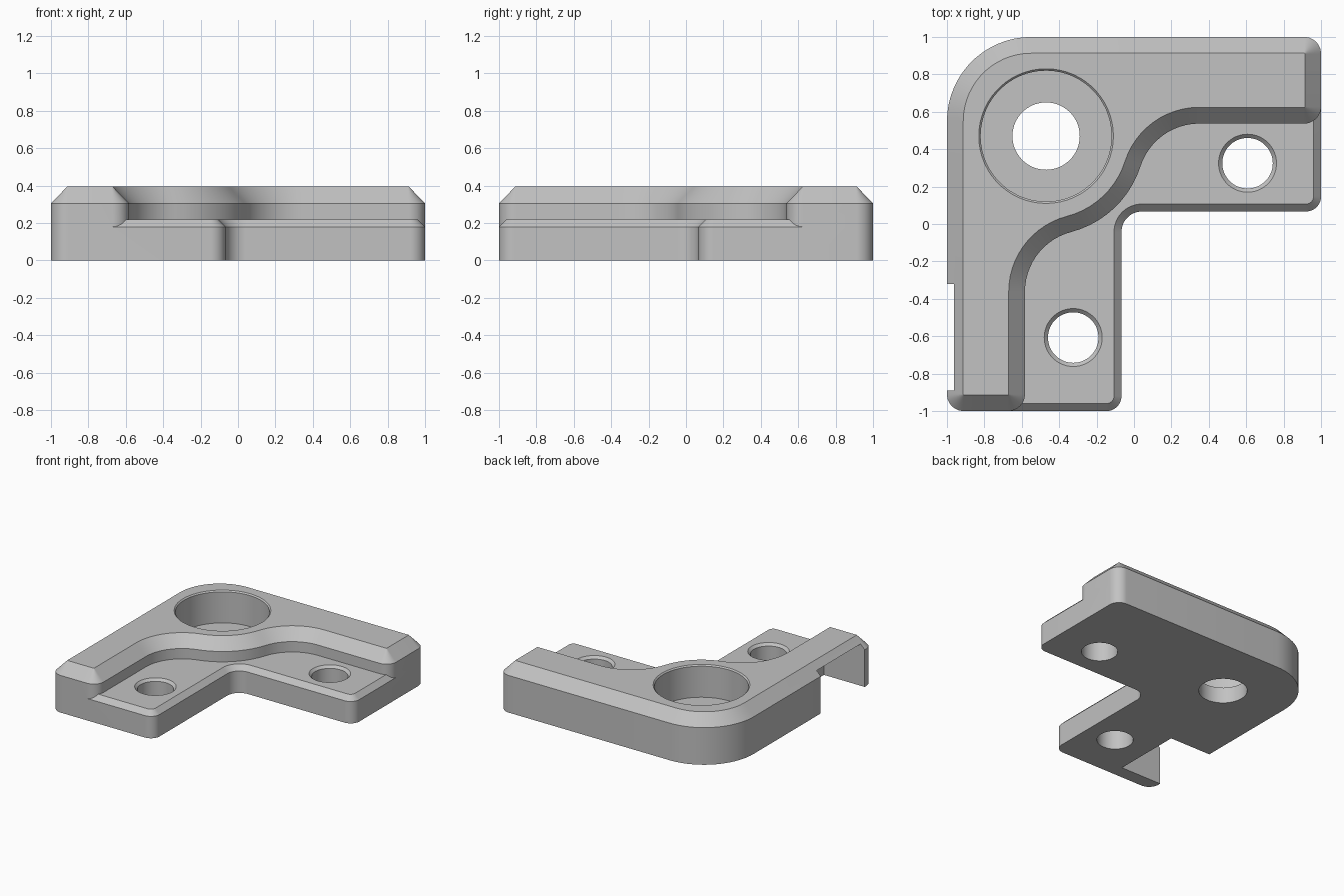
import bpy
import bmesh
import math

cube = bpy.data.objects.get("Cube")
if cube:
    bpy.data.objects.remove(cube, do_unlink=True)

grey = bpy.data.materials.new("plain grey")
grey.use_nodes = True
COLOUR = (0.54, 0.54, 0.54, 1)
grey.diffuse_color = COLOUR
grey.node_tree.nodes["Principled BSDF"].inputs["Base Color"].default_value = COLOUR


def outline(arcs, inset=0.0):
    """Closed outline of tangent arcs (cx, cy, r, start, end); clockwise arcs are concave."""
    pts = []
    for cx, cy, r, start, end in arcs:
        radius = r - inset if end > start else r + inset
        steps = max(6, round(abs(end - start) / 6))
        for i in range(steps + 1):
            if abs(end - start) == 360 and i == steps:
                continue
            a = math.radians(start + (end - start) * i / steps)
            pts.append((cx + radius * math.cos(a), cy + radius * math.sin(a)))
    return pts


def loft(name, layers):
    """Solid through stacked outlines, each given as (points, z)."""
    bm = bmesh.new()
    rings = [[bm.verts.new((x, y, z)) for x, y in pts] for pts, z in layers]
    n = len(rings[0])
    for low, high in zip(rings, rings[1:]):
        for i in range(n):
            j = (i + 1) % n
            bm.faces.new((low[i], low[j], high[j], high[i]))
    bm.faces.new(rings[0][::-1])
    bm.faces.new(rings[-1])
    bmesh.ops.recalc_face_normals(bm, faces=bm.faces)
    mesh = bpy.data.meshes.new(name)
    bm.to_mesh(mesh)
    bm.free()
    mesh.materials.append(grey)
    obj = bpy.data.objects.new(name, mesh)
    bpy.context.collection.objects.link(obj)
    return obj


def combine(target, tool, operation):
    mod = target.modifiers.new(operation, 'BOOLEAN')
    mod.operation = operation
    mod.solver = 'EXACT'
    mod.object = tool
    bpy.context.view_layer.objects.active = target
    bpy.ops.object.modifier_apply(modifier=mod.name)
    bpy.data.objects.remove(tool, do_unlink=True)


def hole(target, x, y, profile):
    rings = [(outline([(x, y, r, 0, 360)]), z) for r, z in profile]
    combine(target, loft("hole_cutter", rings), 'DIFFERENCE')


# Corners shared by both levels
outer = [(0.91, 0.91, 0.09, 0, 90), (-0.55, 0.55, 0.45, 90, 180),
         (-0.91, -0.91, 0.09, 180, 270)]

# Low L-shaped plate with a small chamfer
edge, r_in, r_out = 0.067, 0.11, 0.08
plate_arcs = outer + [
    (-edge - r_out, -1 + r_out, r_out, 270, 360),
    (-edge + r_in, edge - r_in, r_in, 180, 90),
    (1 - r_out, edge + r_out, r_out, 270, 360)]
flat = outline(plate_arcs)
bracket = loft("corner_bracket", [(flat, 0), (flat, 0.18), (outline(plate_arcs, 0.04), 0.22)])

# Raised rim, bulging round the large bore between two concave fillets
bore_x, bore_y, bulge, fillet = -0.47, 0.47, 0.53, 0.33
rim_x, rim_y = -0.583, 0.537
reach = bulge + fillet
left_x = rim_x + fillet
left_y = bore_y - math.sqrt(reach ** 2 - (left_x - bore_x) ** 2)
right_y = rim_y - fillet
right_x = bore_x + math.sqrt(reach ** 2 - (right_y - bore_y) ** 2)
a_left = math.degrees(math.atan2(left_y - bore_y, left_x - bore_x))
a_right = math.degrees(math.atan2(right_y - bore_y, right_x - bore_x))
rim_arcs = outer + [
    (rim_x - 0.09, -0.91, 0.09, 270, 360),
    (left_x, left_y, fillet, 180, a_left + 180),
    (bore_x, bore_y, bulge, a_left, a_right),
    (right_x, right_y, fillet, a_right + 180, 90),
    (0.91, rim_y + 0.09, 0.09, 270, 360)]
wall = outline(rim_arcs)
rim = loft("raised_rim", [(wall, 0), (wall, 0.305), (outline(rim_arcs, 0.087), 0.395)])
combine(bracket, rim, 'UNION')

# Stepped bore and two screw holes
hole(bracket, bore_x, bore_y,
     [(0.18, -0.1), (0.18, 0.13), (0.35, 0.13), (0.35, 0.385), (0.37, 0.405)])
for x, y in ((0.607, 0.325), (-0.325, -0.607)):
    hole(bracket, x, y, [(0.135, -0.1), (0.135, 0.2), (0.175, 0.24)])

# Pocket in the left side, open below
x0, x1, y0, y1 = -1.1, -0.63, -0.89, -0.32
box = [(x0, y0), (x1, y0), (x1, y1), (x0, y1)]
combine(bracket, loft("pocket_cutter", [(box, -0.1), (box, 0.343)]), 'DIFFERENCE')

bpy.ops.object.select_all(action='DESELECT')
bracket.select_set(True)
bpy.context.view_layer.objects.active = bracket
bpy.ops.object.shade_smooth_by_angle(angle=math.radians(25))
